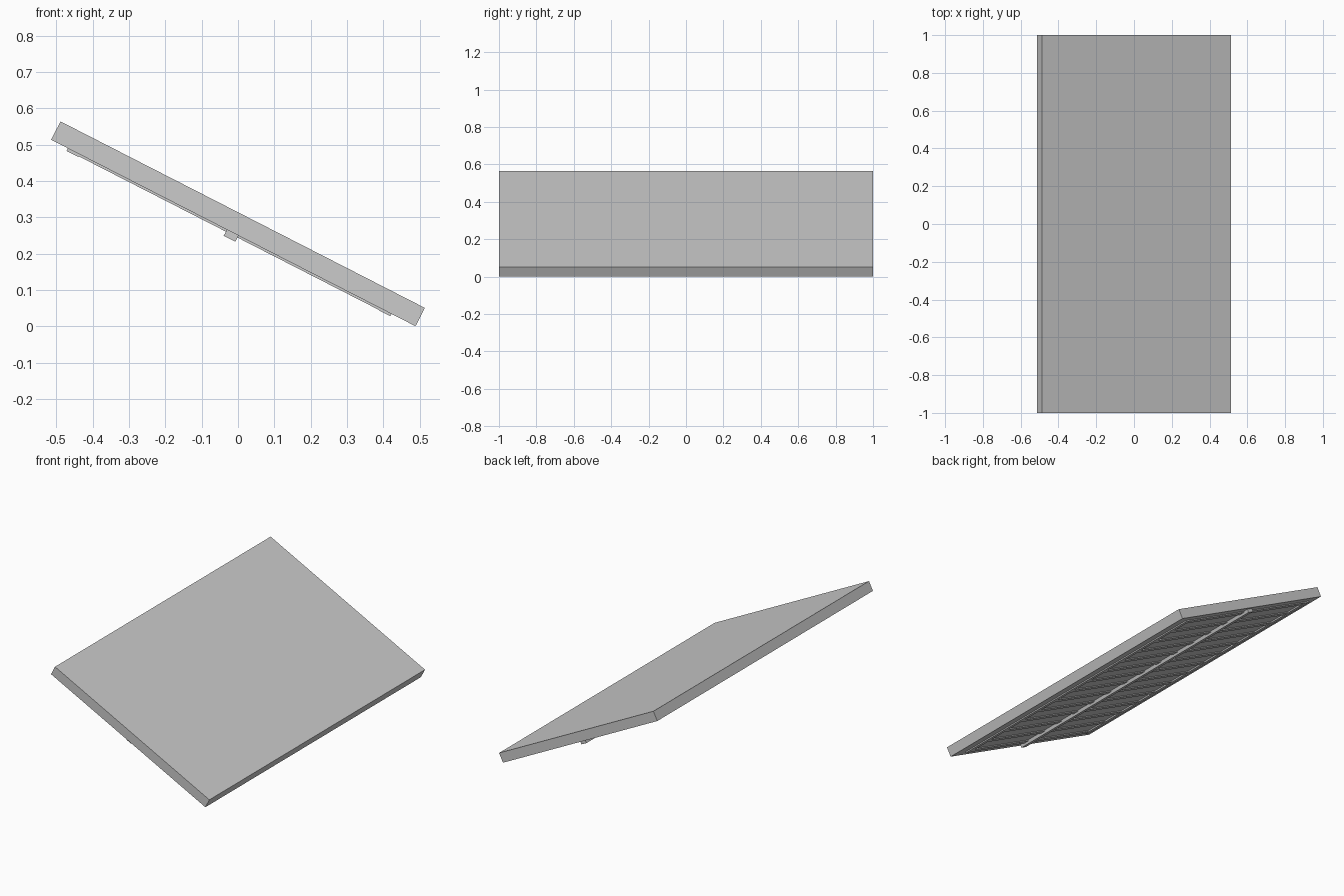
import bpy, math
from mathutils import Matrix

if "Cube" in bpy.data.objects:
    bpy.data.objects.remove(bpy.data.objects["Cube"])

# Slope frame: local x runs down the panel, local z is its normal
FRAME = Matrix.Translation((0, 0, 0.282)) @ Matrix.Rotation(math.radians(27.1), 4, 'Y')
UNDER = -0.0283


def box(name, size, centre):
    bpy.ops.mesh.primitive_cube_add(size=1)
    ob = bpy.context.object
    ob.name = name
    ob.data.transform(Matrix.Translation(centre) @ Matrix.Diagonal((*size, 1)))
    ob.matrix_world = FRAME
    return ob


def under_box(name, length, width, drop, u, y):
    # Bar fixed to the underside, sunk slightly into the panel
    sink = 0.004
    return box(name, (length, width, drop + sink), (u, y, UNDER + (sink - drop) / 2))


# Main sloping panel
box("panel", (1.126, 2.0, 0.0566), (0, 0, 0))

# Thin ribs running down the slope
COUNT = 14
for i in range(COUNT):
    y = -0.93 + 1.86 * i / (COUNT - 1)
    under_box(f"rib_{i + 1}", 1.0, 0.035, 0.006, -0.011, y)

# Cross bars along the length
under_box("middle_bar", 0.036, 1.96, 0.019, -0.002, 0)
under_box("upper_batten", 0.036, 1.9, 0.008, -0.493, 0)
under_box("lower_batten", 0.036, 1.9, 0.007, 0.471, 0)
